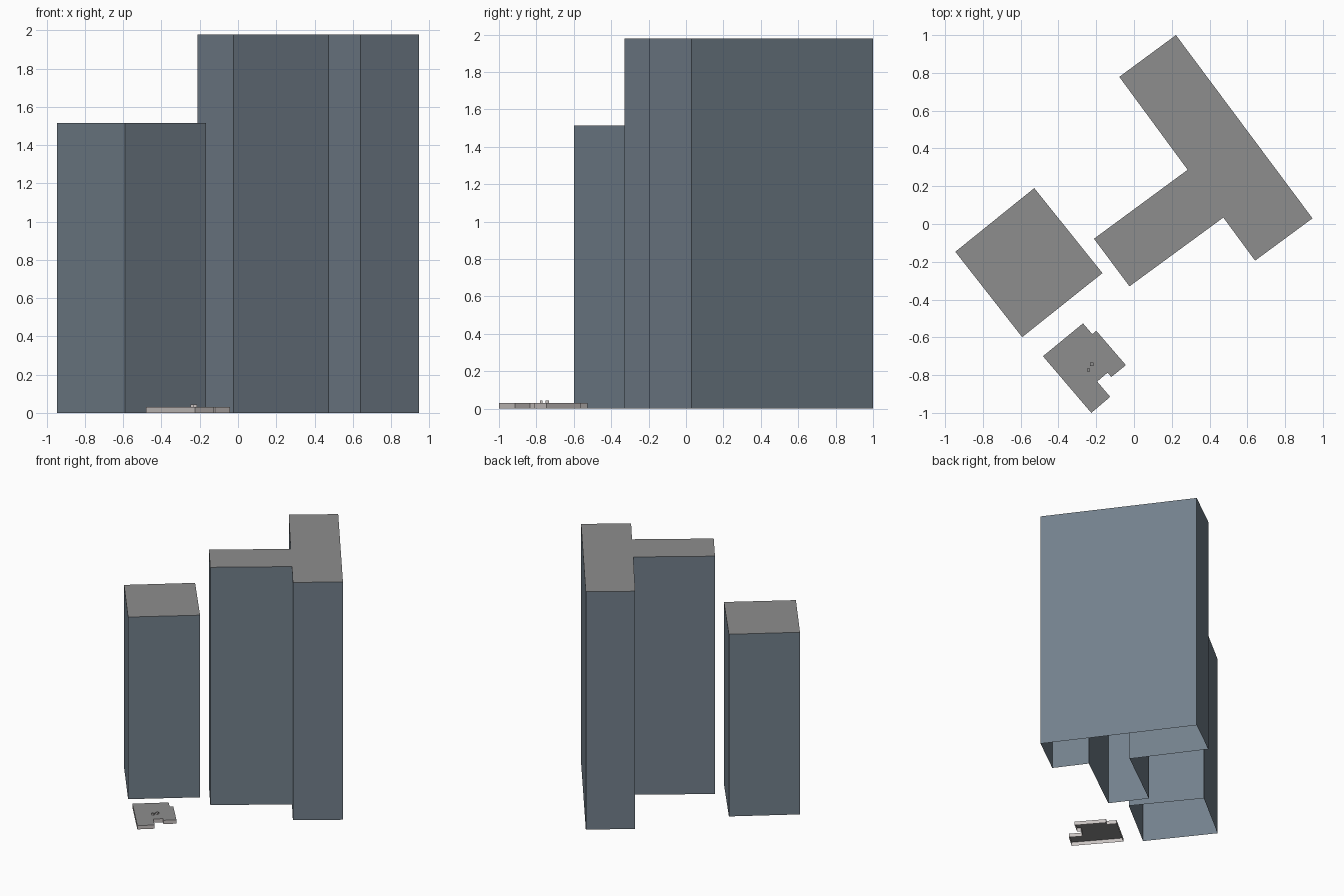
import bpy, bmesh

if "Cube" in bpy.data.objects:
    bpy.data.objects.remove(bpy.data.objects["Cube"])


def material(name, rgb):
    m = bpy.data.materials.new(name)
    m.diffuse_color = (*rgb, 1)
    m.use_nodes = True
    m.node_tree.nodes["Principled BSDF"].inputs["Base Color"].default_value = m.diffuse_color
    return m


glass = material("blue_grey_wall", (0.17, 0.215, 0.26))
stone = material("light_wall", (0.58, 0.54, 0.53))
roof = material("grey_roof", (0.27, 0.27, 0.27))


def block(name, outline, z0, z1, wall):
    """Extrude a counter-clockwise footprint into walls and a roof, open underneath."""
    bm = bmesh.new()
    base = [bm.verts.new((x, y, z0)) for x, y in outline]
    top = [bm.verts.new((x, y, z1)) for x, y in outline]
    n = len(outline)
    for i in range(n):
        j = (i + 1) % n
        bm.faces.new((base[i], base[j], top[j], top[i]))
    bm.faces.new(top).material_index = 1
    mesh = bpy.data.meshes.new(name)
    bm.to_mesh(mesh)
    bm.free()
    mesh.materials.append(wall)
    mesh.materials.append(roof)
    obj = bpy.data.objects.new(name, mesh)
    bpy.context.collection.objects.link(obj)
    return obj


def rect(x, y, w, d):
    return [(x - w / 2, y - d / 2), (x + w / 2, y - d / 2),
            (x + w / 2, y + d / 2), (x - w / 2, y + d / 2)]


# Tall T-shaped tower
block("t_tower", [(0.222, 1.0), (-0.078, 0.779), (0.284, 0.287), (-0.212, -0.078),
                  (-0.024, -0.33), (0.473, 0.034), (0.641, -0.194), (0.945, 0.03)],
      0, 1.978, glass)

# Shorter square tower
block("square_tower", [(-0.528, 0.19), (-0.946, -0.147), (-0.592, -0.599), (-0.167, -0.26)],
      0, 1.515, glass)

# Low notched pavilion
block("pavilion", [(-0.27, -0.526), (-0.482, -0.7), (-0.226, -1.0), (-0.126, -0.915),
                   (-0.195, -0.834), (-0.14, -0.787), (-0.12, -0.81), (-0.043, -0.747),
                   (-0.2, -0.565), (-0.221, -0.583)],
      0, 0.031, stone)

# Two small rooftop vents on the pavilion
block("large_vent", rect(-0.224, -0.742, 0.02, 0.018), 0.031, 0.045, stone)
block("small_vent", rect(-0.241, -0.773, 0.016, 0.014), 0.031, 0.045, stone)
